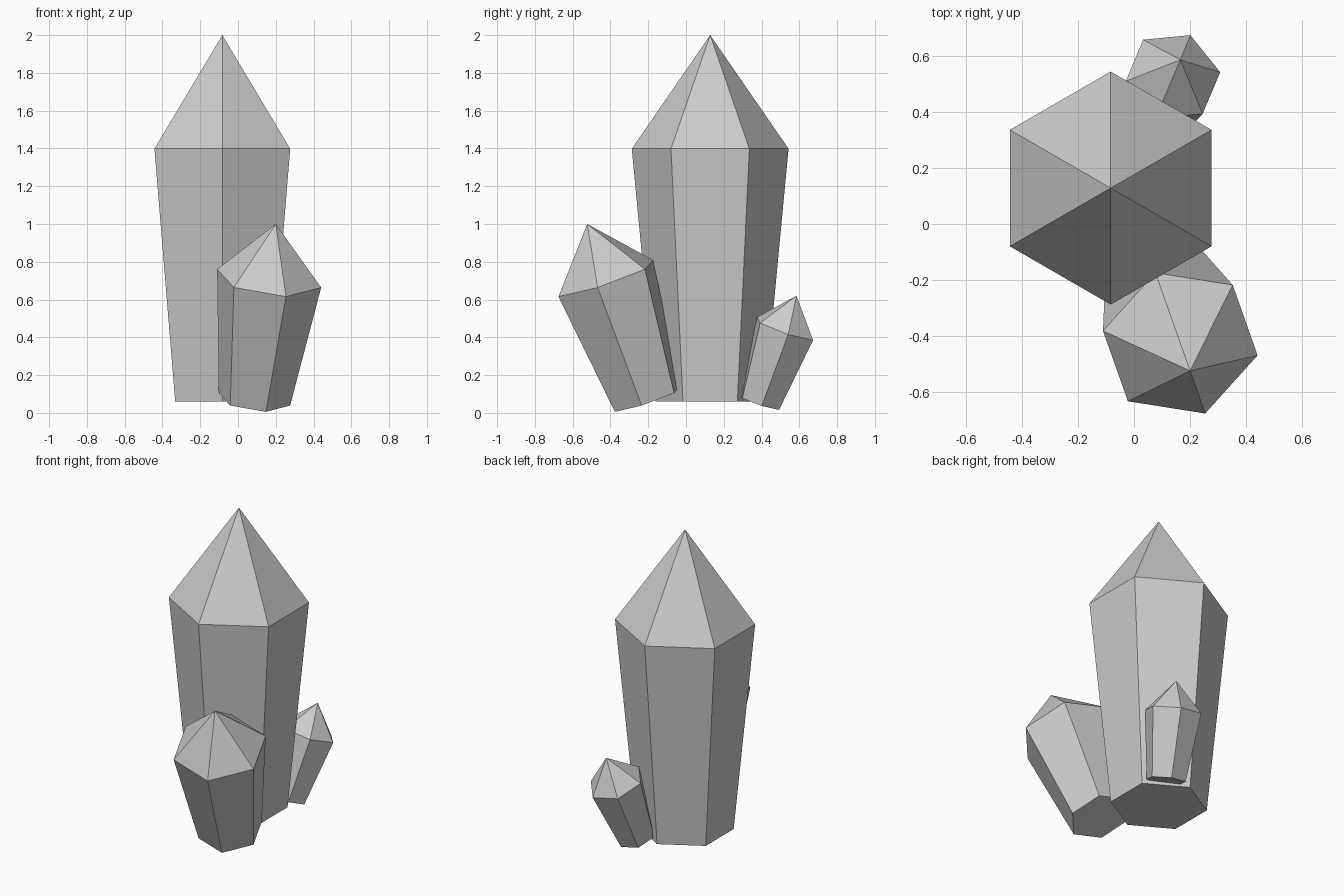
import bpy, math
from mathutils import Vector

if "Cube" in bpy.data.objects:
    bpy.data.objects.remove(bpy.data.objects["Cube"])

SIDES = 6
SHOULDER = 0.69   # where the point begins along the axis


def crystal(name, base, tip, r_base, r_shoulder, corner):
    """Six-sided flared prism with a pyramid point; corner = direction of one edge."""
    base, tip = Vector(base), Vector(tip)
    axis = (tip - base).normalized()
    u = Vector(corner)
    u = (u - axis * u.dot(axis)).normalized()
    v = axis.cross(u)

    def ring(centre, r):
        return [centre + r * (u * math.cos(a) + v * math.sin(a))
                for a in (math.tau * i / SIDES for i in range(SIDES))]

    verts = ring(base, r_base) + ring(base.lerp(tip, SHOULDER), r_shoulder) + [tip]
    faces = [tuple(reversed(range(SIDES)))]
    for i in range(SIDES):
        j = (i + 1) % SIDES
        faces.append((i, j, j + SIDES, i + SIDES))
        faces.append((i + SIDES, j + SIDES, 2 * SIDES))
    mesh = bpy.data.meshes.new(name)
    mesh.from_pydata(verts, [], faces)
    obj = bpy.data.objects.new(name, mesh)
    bpy.context.collection.objects.link(obj)
    return obj


# Tall upright crystal
crystal("main_crystal", (-0.083, 0.128, 0.06), (-0.083, 0.128, 2.0),
        0.288, 0.415, (0, 1, 0))
# Medium crystal leaning to the front
crystal("front_crystal", (0.087, -0.205, 0.072), (0.2, -0.523, 1.0),
        0.194, 0.283, (0.275, -0.043, -0.05))
# Small crystal leaning to the back
crystal("back_crystal", (0.08, 0.39, 0.058), (0.165, 0.585, 0.62),
        0.119, 0.172, (0.17, 0.0175, -0.0275))
